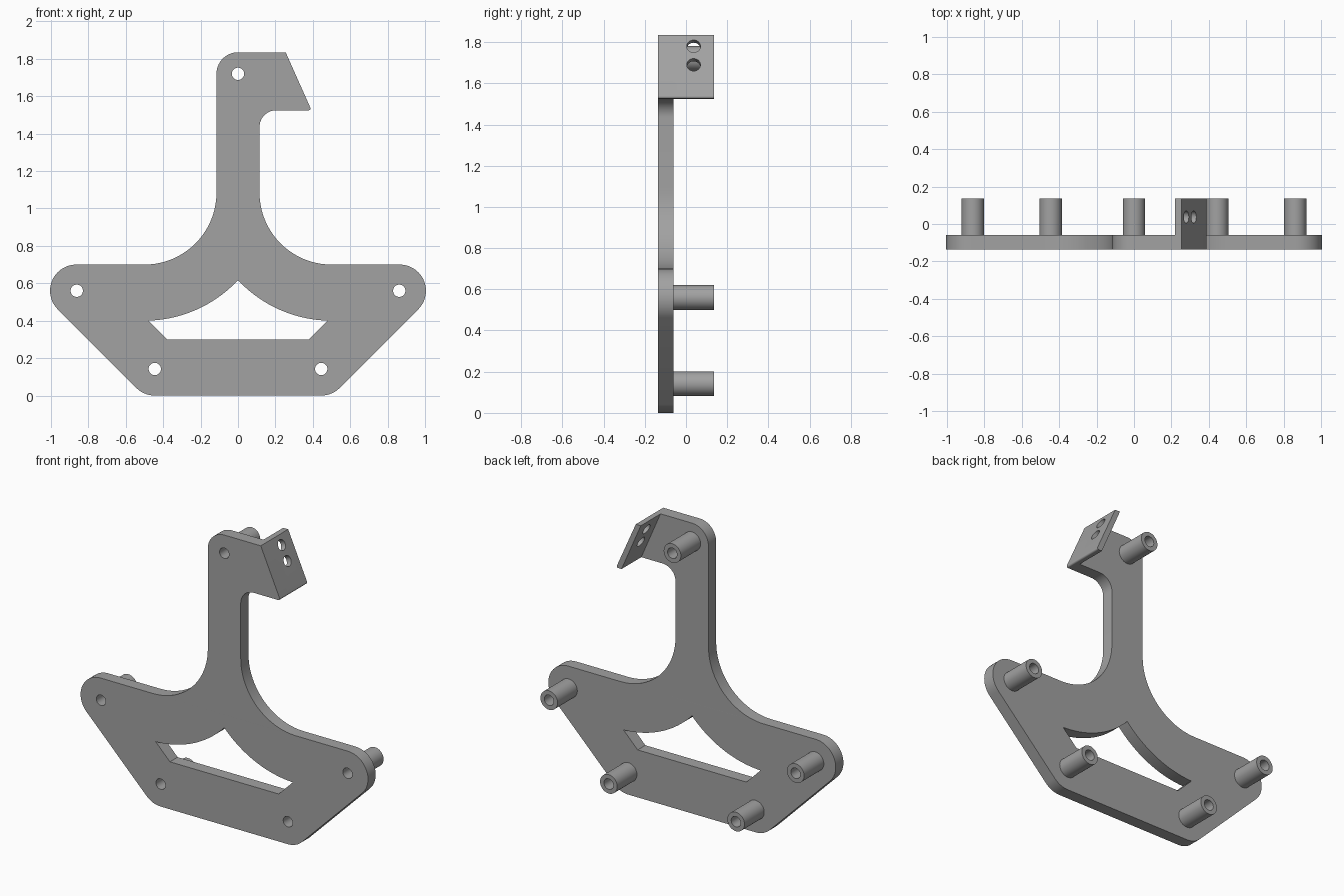
import bpy, bmesh
from math import pi, sin, cos, tan, atan2, sqrt
from mathutils import Vector, Matrix

cube = bpy.data.objects.get("Cube")
if cube:
    bpy.data.objects.remove(cube, do_unlink=True)

GREY = (0.36, 0.36, 0.36, 1.0)
metal = bpy.data.materials.new("grey metal")
metal.use_nodes = True
metal.diffuse_color = GREY
metal.node_tree.nodes["Principled BSDF"].inputs["Base Color"].default_value = GREY

FRONT, SEAM, BACK = -0.137, -0.06, 0.137


def arc(cx, cz, r, a0, a1, steps):
    return [(cx + r * cos(a0 + (a1 - a0) * i / steps),
             cz + r * sin(a0 + (a1 - a0) * i / steps)) for i in range(steps + 1)]


def circle(c, r):
    return arc(c[0], c[1], r, 0, 2 * pi, 40)[:-1]


def rounded(corners):
    """Turn (x, z, radius) corners into a filleted outline."""
    out = []
    for i, (x, z, r) in enumerate(corners):
        p = Vector((x, z))
        if r == 0:
            out.append((x, z))
            continue
        u = (Vector(corners[i - 1][:2]) - p).normalized()
        v = (Vector(corners[(i + 1) % len(corners)][:2]) - p).normalized()
        half = u.angle(v) / 2
        c = p + (u + v).normalized() * r / sin(half)
        a, b = p + u * r / tan(half) - c, p + v * r / tan(half) - c
        a0 = atan2(a.y, a.x)
        turn = (atan2(b.y, b.x) - a0 + pi) % (2 * pi) - pi
        out += arc(c.x, c.y, r, a0, a0 + turn, 20)
    return out


def slab(name, loops, y0, y1):
    """Extrude an outline with holes from y0 to y1."""
    curve = bpy.data.curves.new(name, 'CURVE')
    curve.dimensions, curve.fill_mode = '2D', 'BOTH'
    curve.extrude = (y1 - y0) / 2
    for pts in loops:
        s = curve.splines.new('POLY')
        s.points.add(len(pts) - 1)
        s.use_cyclic_u = True
        for q, (x, z) in zip(s.points, pts):
            q.co = (x, z, 0, 1)
    temp = bpy.data.objects.new(name, curve)
    bpy.context.collection.objects.link(temp)
    bpy.context.view_layer.update()
    mesh = bpy.data.meshes.new_from_object(
        temp.evaluated_get(bpy.context.evaluated_depsgraph_get()))
    bpy.data.objects.remove(temp, do_unlink=True)
    bm = bmesh.new()
    bm.from_mesh(mesh)
    bmesh.ops.remove_doubles(bm, verts=bm.verts, dist=1e-5)
    bm.transform(Matrix.Translation((0, (y0 + y1) / 2, 0)) @ Matrix.Rotation(pi / 2, 4, 'X'))
    bmesh.ops.recalc_face_normals(bm, faces=bm.faces)
    bm.to_mesh(mesh)
    bm.free()
    mesh.name = name
    mesh.materials.clear()
    mesh.materials.append(metal)
    obj = bpy.data.objects.new(name, mesh)
    bpy.context.collection.objects.link(obj)
    return obj


def smooth(obj):
    bpy.ops.object.select_all(action='DESELECT')
    obj.select_set(True)
    bpy.context.view_layer.objects.active = obj
    bpy.ops.object.shade_smooth_by_angle(angle=0.5)


# Plate outline: wide base, curved neck, head with a slanted end
outline = rounded([
    (-0.503, 0, 0.14), (0.503, 0, 0.14), (1.203, 0.7, 0.14),
    (0.115, 0.7, 0.385), (0.115, 1.525, 0.09), (0.393, 1.525, 0.01),
    (0.255, 1.835, 0), (-0.115, 1.835, 0.115),
    (-0.115, 0.7, 0.385), (-1.203, 0.7, 0.14)])

# Window whose upper edges run parallel to the neck curves
R, cx, cz = 0.685, 0.5, 1.085
end = atan2(-sqrt(R * R - cx * cx), -cx)
right_edge = arc(cx, cz, R, -pi / 2 - 0.03, end, 24)
left_edge = [(-x, z) for x, z in reversed(right_edge[:-1])]
window = [(-0.38, 0.3), (0.38, 0.3)] + right_edge + left_edge

mounts = {"top": (0, 1.72), "upper_left": (0.862, 0.56), "upper_right": (-0.862, 0.56),
          "lower_left": (0.445, 0.142), "lower_right": (-0.445, 0.142)}
HOLE, POST = 0.033, 0.06
smooth(slab("plate", [outline, window] + [circle(c, HOLE) for c in mounts.values()],
            FRONT, SEAM))

# Hollow standoffs behind the plate
for side, c in mounts.items():
    smooth(slab(side + "_standoff", [circle(c, POST), circle(c, HOLE)], SEAM, BACK))

# Slanted flange with two holes bored square to its face
flange = slab("flange", [rounded([(0.355, 1.525, 0), (0.393, 1.525, 0.01),
                                  (0.255, 1.835, 0), (0.22, 1.835, 0)])], SEAM, BACK)
slope = Vector((0.138, 0, -0.31))
normal = Vector((0.31, 0, 0.138)).normalized()
for z in (1.78, 1.69):
    bm = bmesh.new()
    spot = Vector((0.255, 0.037, 1.835)) + slope * ((1.835 - z) / 0.31)
    turn = normal.to_track_quat('Z', 'Y').to_matrix().to_4x4()
    bmesh.ops.create_cone(bm, cap_ends=True, segments=40, radius1=HOLE, radius2=HOLE,
                          depth=0.2, matrix=Matrix.Translation(spot) @ turn)
    mesh = bpy.data.meshes.new("hole_cutter")
    bm.to_mesh(mesh)
    bm.free()
    cutter = bpy.data.objects.new("hole_cutter", mesh)
    cutter.hide_render = True
    bpy.context.collection.objects.link(cutter)
    mod = flange.modifiers.new("hole", 'BOOLEAN')
    mod.operation, mod.solver, mod.object = 'DIFFERENCE', 'EXACT', cutter
    bpy.context.view_layer.objects.active = flange
    bpy.ops.object.modifier_apply(modifier=mod.name)
    bpy.data.objects.remove(cutter, do_unlink=True)
smooth(flange)
